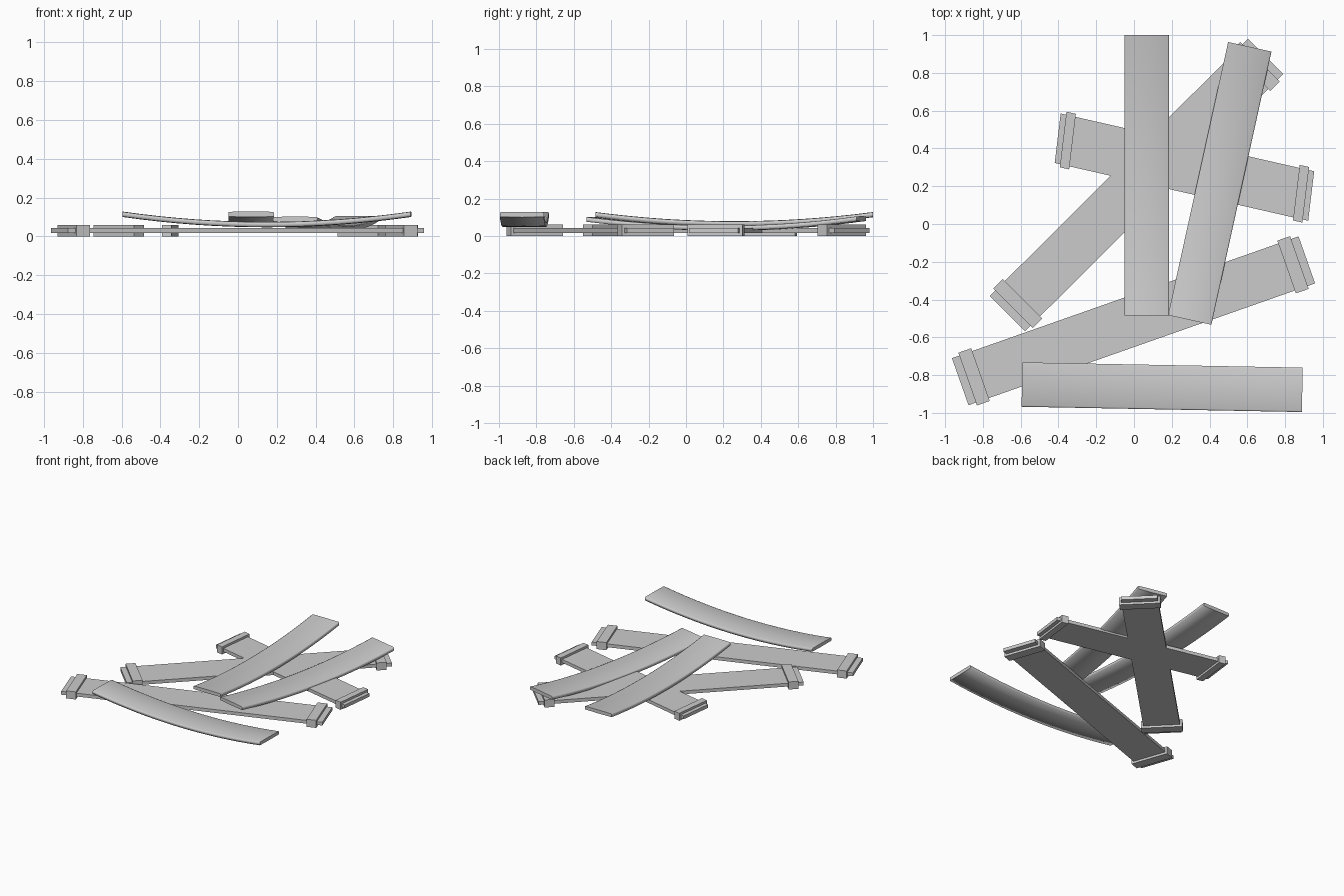
import bpy, bmesh
from mathutils import Vector

cube = bpy.data.objects.get("Cube")
if cube:
    bpy.data.objects.remove(cube, do_unlink=True)

grey = bpy.data.materials.new("plain_grey")
grey.use_nodes = True
COLOUR = (0.6, 0.6, 0.6, 1)
grey.diffuse_color = COLOUR
grey.node_tree.nodes["Principled BSDF"].inputs["Base Color"].default_value = COLOUR


def finish(name, bm):
    bmesh.ops.recalc_face_normals(bm, faces=bm.faces)
    mesh = bpy.data.meshes.new(name)
    bm.to_mesh(mesh)
    bm.free()
    mesh.materials.append(grey)
    obj = bpy.data.objects.new(name, mesh)
    bpy.context.collection.objects.link(obj)
    return obj


def slab(name, centre, along, across, bottom, top):
    """Box spanned by two half-size vectors in plan."""
    bm = bmesh.new()
    bmesh.ops.create_cube(bm, size=2)
    for v in bm.verts:
        p = centre + along * v.co.x + across * v.co.y
        v.co = (p.x, p.y, top if v.co.z > 0 else bottom)
    return finish(name, bm)


def strapped_plank(name, start, end, side):
    """Flat plank with a raised strap near each end."""
    start, end, side = Vector(start), Vector(end), Vector(side).normalized()
    centre, along = (start + end) / 2, (end - start) / 2
    slab(name, centre, along, side * 0.132, 0.017, 0.043)
    for label, sign in (("start", -1), ("end", 1)):
        slab(f"{name}_{label}_strap", centre + along * sign * 0.92,
             along * 0.037, side * 0.148, 0, 0.06)


def bowed_board(name, start, end, z_start, z_mid, z_end, width=0.235, steps=16):
    """Board sagging along its length, with softly crowned faces."""
    start, end = Vector(start), Vector(end)
    side = (end - start).orthogonal().normalized() * width / 2
    section = [(-1, -0.012), (0, -0.014), (1, -0.012), (1, 0.01), (0.94, 0.013),
               (0, 0.014), (-0.94, 0.013), (-1, 0.01)]
    bm = bmesh.new()
    rings = []
    for i in range(steps + 1):
        t = i / steps
        sag = (2 * t - 1) ** 2
        z_tip = z_start + (z_end - z_start) * t
        z = z_mid + (z_tip - z_mid) * sag
        p = start.lerp(end, t)
        rings.append([bm.verts.new((*(p + side * s), z + h)) for s, h in section])
    count = len(section)
    for a, b in zip(rings, rings[1:]):
        for j in range(count):
            k = (j + 1) % count
            bm.faces.new((a[j], a[k], b[k], b[j])).smooth = True
    # Crisp end faces
    for ring in (rings[0], rings[-1]):
        for edge in bm.faces.new(ring).edges:
            edge.smooth = False
    finish(name, bm)


# Flat strapped planks
strapped_plank("front_plank", (-0.92, -0.835), (0.915, -0.19), (-0.332, 0.943))
strapped_plank("diagonal_plank", (-0.67, -0.475), (0.697, 0.888), (-0.707, 0.707))
strapped_plank("short_plank", (-0.404, 0.454), (0.938, 0.148), (0.12, 0.993))

# Bowed loose boards
bowed_board("centre_board", (0.068, -0.485), (0.068, 1.0), 0.114, 0.065, 0.114)
bowed_board("left_board", (0.295, -0.508), (0.613, 0.938), 0.088, 0.042, 0.092)
bowed_board("front_board", (-0.593, -0.85), (0.891, -0.878), 0.114, 0.061, 0.114)
